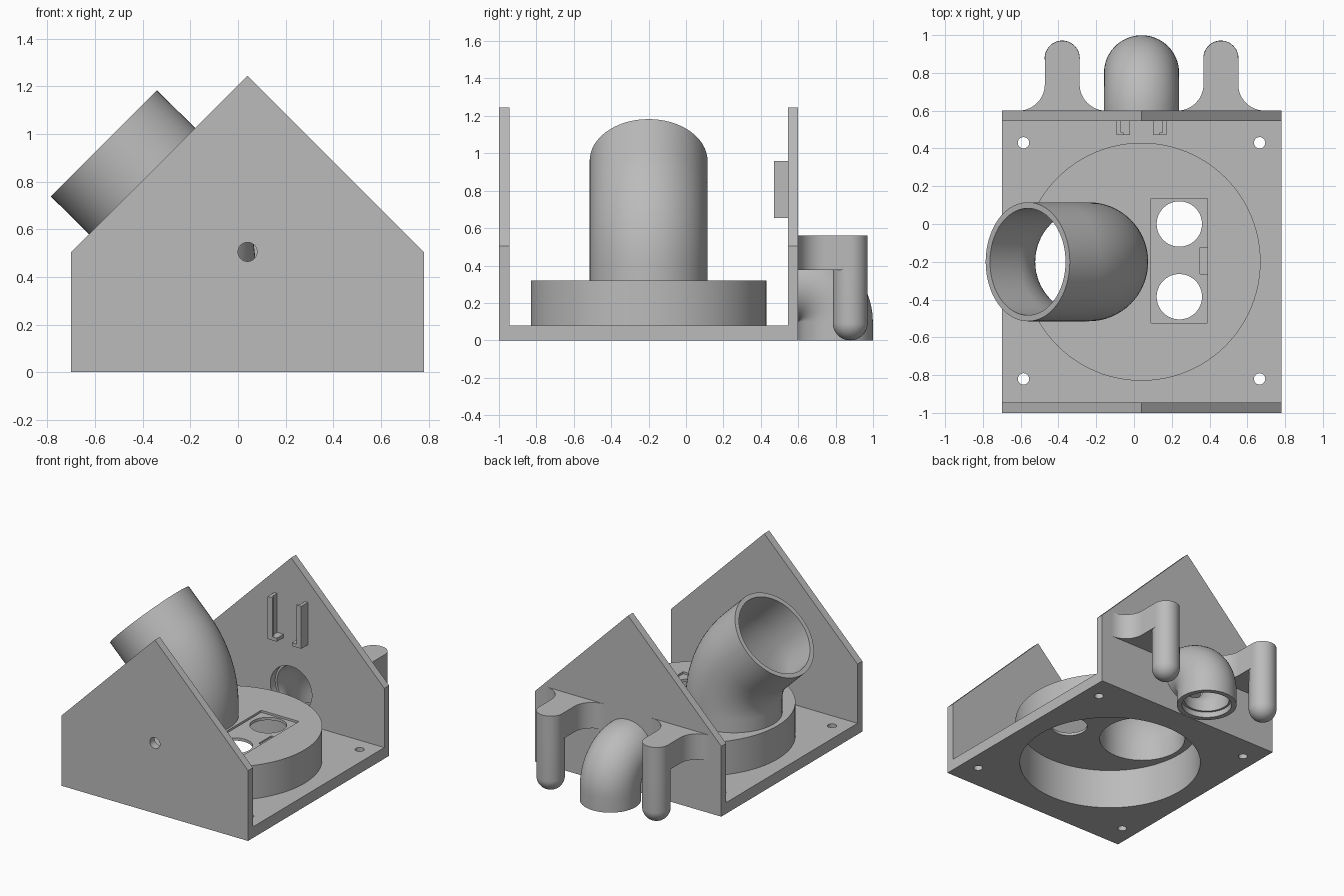
import bpy, bmesh
from math import sin, cos, pi, tan, radians
from mathutils import Vector as V

cube = bpy.data.objects.get("Cube")
if cube:
    bpy.data.objects.remove(cube, do_unlink=True)

grey = bpy.data.materials.new("light grey plastic")
grey.use_nodes = True
grey.diffuse_color = (0.5, 0.5, 0.5, 1)
grey.node_tree.nodes["Principled BSDF"].inputs["Base Color"].default_value = (0.5, 0.5, 0.5, 1)

X, Y, Z = V((1, 0, 0)), V((0, 1, 0)), V((0, 0, 1))
MID = 0.04          # symmetry plane of the housing
DRUM_Y = -0.2


def finish(name, bm):
    bmesh.ops.recalc_face_normals(bm, faces=bm.faces)
    mesh = bpy.data.meshes.new(name)
    bm.to_mesh(mesh)
    bm.free()
    mesh.materials.append(grey)
    ob = bpy.data.objects.new(name, mesh)
    bpy.context.collection.objects.link(ob)
    return ob


def box(name, lo, hi):
    bm = bmesh.new()
    bmesh.ops.create_cube(bm, size=1)
    for v in bm.verts:
        v.co = V([(a + b) / 2 + c * (b - a) for a, b, c in zip(lo, hi, v.co)])
    return finish(name, bm)


def prism(name, points, offset):
    bm = bmesh.new()
    face = bm.faces.new([bm.verts.new(p) for p in points])
    top = bmesh.ops.extrude_face_region(bm, geom=[face])["geom"]
    bmesh.ops.translate(bm, vec=offset, verts=[g for g in top if isinstance(g, bmesh.types.BMVert)])
    return finish(name, bm)


def ring(p, u, v, r, n=64):
    return [p + r * (cos(2 * pi * i / n) * u + sin(2 * pi * i / n) * v) for i in range(n)]


def loft(name, rings, closed=False):
    bm = bmesh.new()
    loops = [[bm.verts.new(p) for p in r] for r in rings]
    pairs = list(zip(loops, loops[1:]))
    if closed:
        pairs.append((loops[-1], loops[0]))
    else:
        bm.faces.new(loops[0])
        bm.faces.new(loops[-1])
    for a, b in pairs:
        for i in range(len(a)):
            j = (i + 1) % len(a)
            bm.faces.new((a[i], a[j], b[j], b[i]))
    return finish(name, bm)


def cylinder(name, x, y, r, z0, z1, n=64):
    return loft(name, [ring(V((x, y, z)), X, Y, r, n) for z in (z0, z1)])


def rod(name, x, z, r, y0, y1):
    return loft(name, [ring(V((x, y, z)), X, Z, r) for y in (y0, y1)])


def cut(ob, *cutters):
    for c in cutters:
        c.hide_render = True
        mod = ob.modifiers.new("cut", 'BOOLEAN')
        mod.operation, mod.solver, mod.object = 'DIFFERENCE', 'EXACT', c
        with bpy.context.temp_override(object=ob, active_object=ob):
            bpy.ops.object.modifier_apply(modifier=mod.name)
        bpy.data.objects.remove(c, do_unlink=True)


parts = []

# Base plate, open below the drum, with four screw holes
base = box("base_plate", (-0.70, -0.945, 0), (0.78, 0.545, 0.08))
cut(base, cylinder("cutter", MID, DRUM_Y, 0.6, -0.1, 0.2, 96))
for x in (-0.585, 0.665):
    for y in (-0.82, 0.43):
        cut(base, cylinder("cutter", x, y, 0.03, -0.1, 0.2, 32))
parts.append(base)

# Gabled end walls
for name, y, hole_z, hole_r in (("front_wall", -1, 0.505, 0.04), ("back_wall", 0.545, 0.3, 0.165)):
    outline = [(-0.70, 0), (0.78, 0), (0.78, 0.505), (MID, 1.245), (-0.70, 0.505)]
    wall = prism(name, [V((x, y, z)) for x, z in outline], Y * 0.055)
    cut(wall, rod("cutter", MID, hole_z, hole_r, y - 0.1, y + 0.1))
    parts.append(wall)

# Hollow drum with socket recess, two round sockets and duct opening
DUCT_X = -0.24
drum = cylinder("drum", MID, DRUM_Y, 0.63, 0.08, 0.32, 96)
cut(drum,
    cylinder("cutter", MID, DRUM_Y, 0.6, -0.1, 0.285, 96),
    cylinder("cutter", DUCT_X, DRUM_Y, 0.283, 0.1, 0.5),
    box("cutter", (0.09, -0.525, 0.305), (0.39, 0.135, 0.5)),
    box("cutter", (0.35, -0.265, 0.295), (0.389, -0.125, 0.5)),
    cylinder("cutter", 0.24, 0, 0.12, 0.1, 0.5),
    cylinder("cutter", 0.24, -0.385, 0.12, 0.1, 0.5))
parts.append(drum)

# Large duct bending 45 degrees towards the right side
BEND = 0.55
z0 = 0.64 - BEND * tan(radians(22.5))
frames = [(V((DUCT_X, DRUM_Y, 0.32)), X)]
for i in range(17):
    t = radians(45) * i / 16
    frames.append((V((DUCT_X - BEND + BEND * cos(t), DRUM_Y, z0 + BEND * sin(t))), V((cos(t), 0, sin(t)))))
frames.append((V((-0.5625, DRUM_Y, 0.96)), frames[-1][1]))
outer = [ring(p, n, Y, 0.315) for p, n in frames]
inner = [ring(p, n, Y, 0.283) for p, n in reversed(frames)]
parts.append(loft("angled_duct", outer + inner, True))

# Rear spout turning down, with a stepped mouth
frames = []
for i in range(17):
    t = radians(90) * i / 16
    frames.append((V((MID, 0.6 + 0.2 * sin(t), 0.1 + 0.2 * cos(t))), V((0, sin(t), cos(t)))))
mouth, step = V((MID, 0.8, 0)), V((MID, 0.8, 0.04))
outer = [ring(p, n, X, 0.199) for p, n in frames] + [ring(mouth, Y, X, 0.199)]
inner = [ring(mouth, Y, X, 0.165), ring(step, Y, X, 0.165), ring(step, Y, X, 0.15)]
inner += [ring(p, n, X, 0.15) for p, n in reversed(frames)]
parts.append(loft("rear_spout", outer + inner, True))

# Rear hooks: filleted arm and round-ended peg
R, FILLET, PEG_Y = 0.092, 0.14, 0.878
for side, s in (("right", -1), ("left", 1)):
    x = MID + s * 0.42
    steps = [radians(90) * i / 12 for i in range(13)]
    half = [(R + FILLET - FILLET * sin(t), 0.6 + FILLET - FILLET * cos(t)) for t in steps]
    half += [(R * cos(t), PEG_Y + R * sin(t)) for t in steps]
    outline = half + [(-a, b) for a, b in reversed(half[:-1])]
    parts.append(prism(side + "_hook_arm", [V((x + a, b, 0.375)) for a, b in outline], Z * 0.185))
    levels = [(R * sin(t) + 0.001, R - R * cos(t)) for t in steps] + [(R, 0.375)]
    parts.append(loft(side + "_hook_peg", [ring(V((x, PEG_Y, z)), X, Y, r, 48) for r, z in levels]))

# Card rails on the inside of the back wall: side strip, front lip and foot
for side, s in (("right", -1), ("left", 1)):
    for part, a, b, y0, y1, z0, z1 in (("strip", 0.11, 0.133, 0.47, 0.545, 0.655, 0.96),
                                       ("lip", 0.095, 0.11, 0.47, 0.485, 0.655, 0.96),
                                       ("foot", 0.06, 0.11, 0.47, 0.545, 0.655, 0.68)):
        xs = sorted((MID + s * a, MID + s * b))
        parts.append(box(side + "_rail_" + part, (xs[0], y0, z0), (xs[1], y1, z1)))

# Smooth the round surfaces, keep the edges sharp
bpy.ops.object.select_all(action='DESELECT')
for ob in parts:
    ob.select_set(True)
bpy.context.view_layer.objects.active = parts[0]
bpy.ops.object.shade_smooth_by_angle(angle=radians(30))
